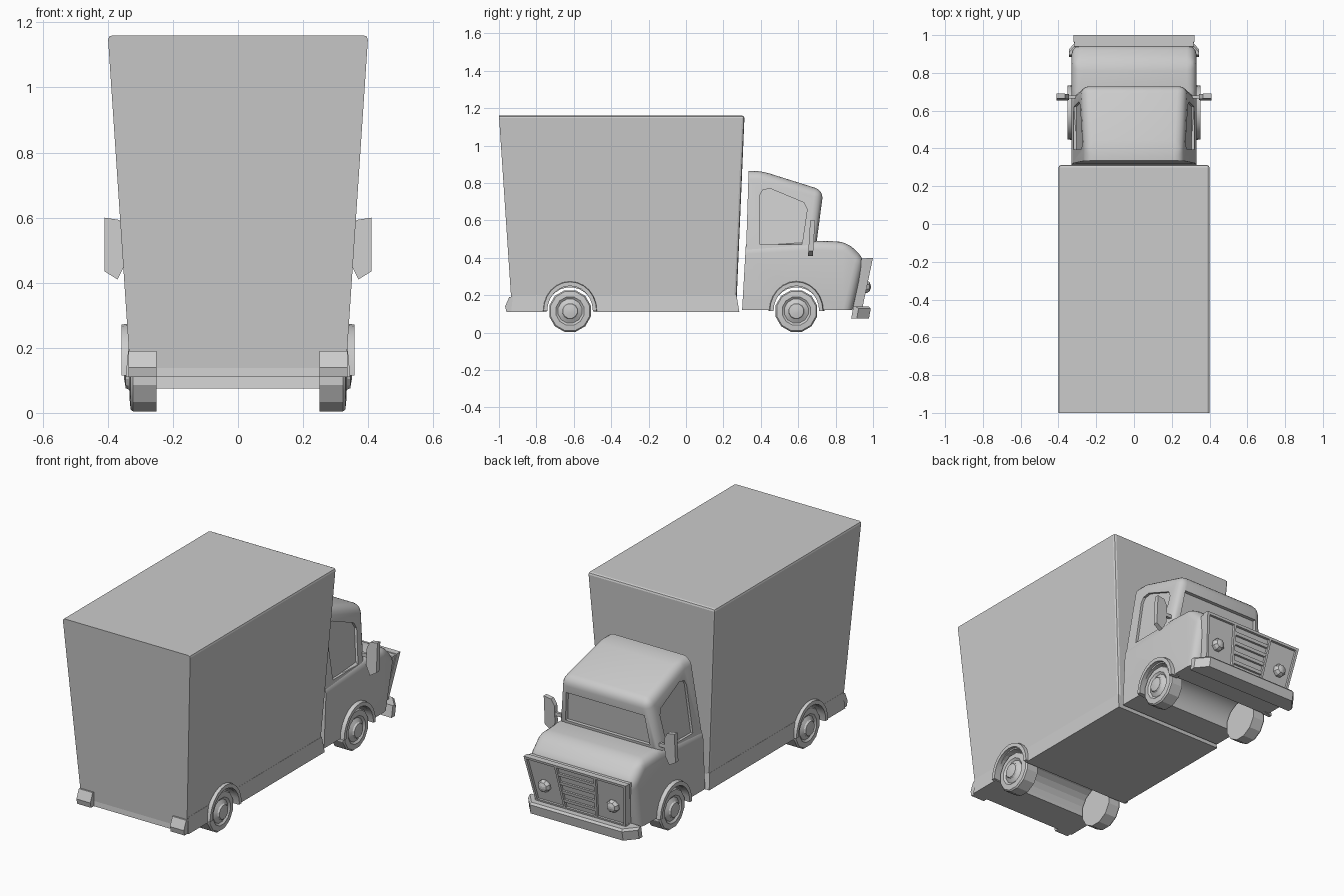
import bpy, bmesh
from math import cos, sin, pi, radians

if "Cube" in bpy.data.objects:
    bpy.data.objects.remove(bpy.data.objects["Cube"])


def finish(name, bm, smooth=None):
    bmesh.ops.recalc_face_normals(bm, faces=bm.faces)
    me = bpy.data.meshes.new(name)
    bm.to_mesh(me)
    bm.free()
    ob = bpy.data.objects.new(name, me)
    bpy.context.collection.objects.link(ob)
    if smooth:
        shade(ob, smooth)
    return ob


def shade(ob, angle):
    bpy.ops.object.select_all(action='DESELECT')
    ob.select_set(True)
    bpy.context.view_layer.objects.active = ob
    bpy.ops.object.shade_smooth_by_angle(angle=radians(angle))


def solid(name, a, b, bevel=0, where=None, segments=4, smooth=None):
    """Closed solid between two matching rings, with optional bevel on chosen edges."""
    bm = bmesh.new()
    ra = [bm.verts.new(p) for p in a]
    rb = [bm.verts.new(p) for p in b]
    bm.faces.new(ra)
    bm.faces.new(rb)
    n = len(a)
    for i in range(n):
        j = (i + 1) % n
        bm.faces.new((ra[i], ra[j], rb[j], rb[i]))
    bmesh.ops.recalc_face_normals(bm, faces=bm.faces)
    if bevel:
        edges = [e for e in bm.edges if where((e.verts[0].co + e.verts[1].co) / 2)]
        bmesh.ops.bevel(bm, geom=edges, offset=bevel, segments=segments,
                        profile=0.5, affect='EDGES')
    return finish(name, bm, smooth)


def lathe(name, prof, n, place, smooth=None):
    """Revolve (radius, distance) points; place(u, v, d) maps to world space."""
    bm = bmesh.new()
    rings = [[bm.verts.new(place(r * cos(2 * pi * (i + .5) / n), r * sin(2 * pi * (i + .5) / n), d))
              for i in range(n)] for r, d in prof]
    bm.faces.new(rings[0])
    bm.faces.new(rings[-1])
    for p, q in zip(rings, rings[1:]):
        for i in range(n):
            j = (i + 1) % n
            bm.faces.new((p[i], p[j], q[j], q[i]))
    return finish(name, bm, smooth)


def cut(ob, cutter):
    mod = ob.modifiers.new('cut', 'BOOLEAN')
    mod.operation, mod.solver, mod.object = 'DIFFERENCE', 'EXACT', cutter
    bpy.ops.object.select_all(action='DESELECT')
    ob.select_set(True)
    bpy.context.view_layer.objects.active = ob
    bpy.ops.object.modifier_apply(modifier=mod.name)
    bpy.data.objects.remove(cutter)


def well(y):
    return lathe('well_cutter', [(.127, -.6), (.127, .6)], 24, lambda u, v, d: (d, y + u, .115 + v))


REAR, FRONT = -.62, .59

# Cargo box, widening towards the top
box = solid('cargo_box',
            [(-.33, -.93, .11), (.33, -.93, .11), (.33, .268, .11), (-.33, .268, .11)],
            [(-.40, -1, 1.16), (.40, -1, 1.16), (.40, .313, 1.16), (-.40, .313, 1.16)],
            .013, lambda m: m.z > 1.1 and m.y > -.99 or m.y > .28 and m.z > .2, 2)
cut(box, well(REAR))

# Skirt around the bottom of the box
skirt = solid('box_skirt',
              [(-.345, -.935, .11), (.345, -.935, .11), (.345, .285, .11), (-.345, .285, .11)],
              [(-.337, -.925, .2), (.337, -.925, .2), (.337, .27, .2), (-.337, .27, .2)])
cut(skirt, well(REAR))

# Hood and lower cab
lower = [(.30, .12), (.32, .47), (.70, .492), (.86, .485), (.957, .39), (.89, .12)]
hood = solid('lower_cab', [(-.33, y, z) for y, z in lower], [(.33, y, z) for y, z in lower],
             .05, lambda m: m.y > .4 and m.z > .2)
cut(hood, well(FRONT))
shade(hood, 35)


# Upper cab with tapered sides
def half(z):
    return .33 - (z - .40) * .15


upper = [(.32, .40), (.335, .865), (.40, .865), (.735, .76), (.69, .42)]
cab = solid('upper_cab', [(-half(z), y, z) for y, z in upper], [(half(z), y, z) for y, z in upper],
            .045, lambda m: m.y > .345 and (m.z > .7 or m.y > .68))

# Recessed side windows and windshield
pane = [(.395, .47), (.395, .735), (.41, .762), (.45, .77), (.63, .695), (.648, .66), (.62, .47)]
for s in (-1, 1):
    cut(cab, solid('window_cutter', [(s * (half(z) - .014), y, z) for y, z in pane],
                   [(s * (half(z) + .1), y, z) for y, z in pane]))
screen = [(-.265, .505), (.265, .505), (.245, .675), (-.245, .675)]
cut(cab, solid('screen_cutter', [(x, .67 + (z - .42) * .132, z) for x, z in screen],
               [(x, .8 + (z - .42) * .132, z) for x, z in screen]))
shade(cab, 35)

# Front bumper
plan = [(-.345, .895), (-.345, .925), (-.29, .99), (.29, .99), (.345, .925), (.345, .895)]
solid('front_bumper', [(x, y - .012, .075) for x, y in plan], [(x, y, .14) for x, y in plan],
      .012, lambda m: m.z > .13 and m.y > .93, 1)


# Sloping grille pieces
def slab(name, bottom, top, z0, z1, d0, d1):
    pts = [(bottom[0], z0), (bottom[1], z0), (top[1], z1), (top[0], z1)]
    def ring(d):
        return [(x, .945 + (z - .14) * .21 + d, z) for x, z in pts]
    return solid(name, ring(d0), ring(d1))


slab('grille_panel', (-.28, .28), (-.315, .315), .135, .395, -.06, -.014)
slab('grille_top_rim', (-.318, .318), (-.32, .32), .386, .40, -.035, 0)
slab('grille_bottom_rim', (-.283, .283), (-.285, .285), .135, .15, -.035, 0)
for s in (-1, 1):
    slab('grille_side_rim', (s * .27, s * .283), (s * .305, s * .32), .14, .40, -.035, 0)
    slab('grille_divider', (s * .092, s * .105), (s * .118, s * .131), .14, .40, -.03, 0)
for k in range(4):
    z = .18 + k * .052
    w = .097 + k * .005
    slab('grille_bar', (-w, w), (-w, w), z, z + .018, -.03, -.002)

for s in (-1, 1):
    # Headlamps
    lathe('headlamp', [(.036, .93), (.036, .968), (.026, .982), (.008, .988)], 8,
          lambda u, v, d: (s * .215 + u, d, .245 + v))

    # Door mirrors
    shape = [(.345, .46), (.345, .56), (.365, .593), (.41, .60), (.41, .435), (.37, .41)]
    solid('door_mirror', [(s * x, .652 + (z - .4) * .06, z) for x, z in shape],
          [(s * x, .678 + (z - .4) * .06, z) for x, z in shape])
    solid('mirror_arm', [(s * .29, y, z) for y, z in ((.665, .5), (.68, .5), (.68, .52), (.665, .52))],
          [(s * .36, y, z) for y, z in ((.665, .5), (.68, .5), (.68, .52), (.665, .52))])

    # Rear corner bumper stubs
    stub = [(-.90, .19), (-.945, .19), (-.967, .14), (-.96, .11), (-.90, .11)]
    solid('rear_bumper_stub', [(s * .25, y, z) for y, z in stub], [(s * .337, y, z) for y, z in stub])

    for where, y0 in (('rear', REAR), ('front', FRONT)):
        # Wheel with domed hub
        lathe(where + '_wheel',
              [(.02, .25), (.115, .25), (.115, .322), (.108, .33), (.078, .333), (.066, .324),
               (.045, .336), (.04, .345), (.012, .35)], 12,
              lambda u, v, d: (s * d, y0 + u, .115 + v), 25)

        # Flared wheel arch
        def arch(x, r_in, r_out):
            ang = [pi * i / 12 for i in range(13)]
            pts = [(r_out, a) for a in ang] + [(r_in, a) for a in reversed(ang)]
            return [(s * x, y0 + r * cos(a), .115 + r * 1.1 * sin(a)) for r, a in pts]
        out = .358 if where == 'rear' else .352
        solid(where + '_wheel_arch', arch(.30, .125, .15), arch(out, .122, .142), smooth=35)
